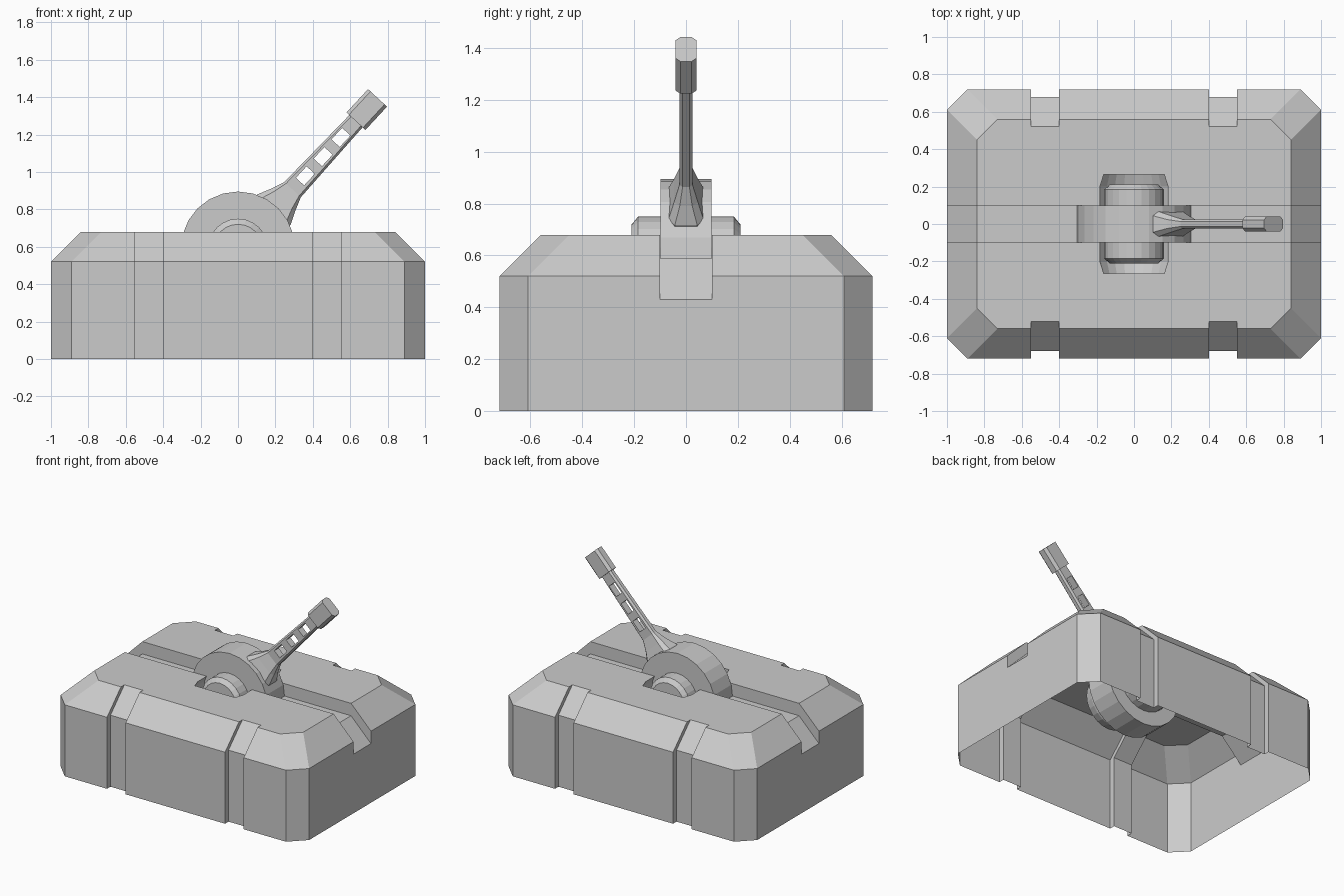
import bpy, bmesh
from math import sin, cos, pi, radians
from mathutils import Vector

if "Cube" in bpy.data.objects:
    bpy.data.objects.remove(bpy.data.objects["Cube"])

HUB = Vector((0, 0, 0.59))      # pivot of the lever
ANG = radians(47.2)             # lever tilt


def loft(name, rings):
    """Closed solid skinned through equal-length rings of points."""
    bm = bmesh.new()
    vs = [[bm.verts.new(p) for p in r] for r in rings]
    n = len(rings[0])
    for a, b in zip(vs, vs[1:]):
        for i in range(n):
            j = (i + 1) % n
            bm.faces.new((a[i], a[j], b[j], b[i]))
    bm.faces.new(vs[0][::-1])
    bm.faces.new(vs[-1])
    bmesh.ops.recalc_face_normals(bm, faces=bm.faces)
    me = bpy.data.meshes.new(name)
    bm.to_mesh(me)
    bm.free()
    ob = bpy.data.objects.new(name, me)
    bpy.context.collection.objects.link(ob)
    return ob


def octagon(a, b, ca, cb):
    """Rectangle of half sizes a, b with chamfered corners."""
    return [(a, -b + cb), (a, b - cb), (a - ca, b), (-a + ca, b),
            (-a, b - cb), (-a, -b + cb), (-a + ca, -b), (a - ca, -b)]


def drum(name, profile, n=24):
    """Cylinder along y through the hub from (y, radius) pairs."""
    return loft(name, [[HUB + Vector((r * cos(2 * pi * i / n), y, r * sin(2 * pi * i / n)))
                        for i in range(n)] for y, r in profile])


def cut(ob, cutter):
    cutter.hide_render = True
    m = ob.modifiers.new("cut", 'BOOLEAN')
    m.operation, m.solver, m.object = 'DIFFERENCE', 'EXACT', cutter
    bpy.context.view_layer.objects.active = ob
    bpy.ops.object.modifier_apply(modifier=m.name)
    bpy.data.objects.remove(cutter)


def lever_pt(u, v, y):
    return HUB + Vector((u * cos(ANG) - v * sin(ANG), y, u * sin(ANG) + v * cos(ANG)))


def lever_loft(name, sections):
    """Loft along the lever: (distance, half height, half width, chamfers)."""
    return loft(name, [[lever_pt(u, v, y) for v, y in octagon(hv, hy, cv, cy)]
                       for u, hv, hy, cv, cy in sections])


# Housing with chamfered corners and shoulders
housing = loft("housing", [
    [(x, y, z) for x, y in octagon(a, b, 0.11, 0.11)]
    for a, b, z in ((1, 0.72, 0), (1, 0.72, 0.52), (0.84, 0.56, 0.68))])

# Vertical grooves on front and back
for s in (-1, 1):
    for x0 in (-0.55, 0.40):
        prof = [(0.68, -0.1), (0.68, 0.52), (0.42, 0.78), (0.9, 0.78), (0.9, -0.1)]
        cut(housing, loft("groove_cutter", [[(x, s * y, z) for y, z in prof]
                                            for x in (x0, x0 + 0.15)]))

# Lever slot along the top, running down over both ends
slot = [(-0.84, 0.59), (0.84, 0.59), (1.1, 0.33), (1.1, 0.8), (-1.1, 0.8), (-1.1, 0.33)]
cut(housing, loft("slot_cutter", [[(x, y, z) for x, z in slot] for y in (-0.1, 0.1)]))

# Round pocket for the axle
cut(housing, drum("pocket_cutter", [(-0.265, 0.185), (-0.2, 0.205), (0.2, 0.205), (0.265, 0.185)]))

# Open underside
bm = bmesh.new()
bm.from_mesh(housing.data)
under = [f for f in bm.faces if all(v.co.z < 1e-4 for v in f.verts)]
bmesh.ops.delete(bm, geom=under, context='FACES')
bm.to_mesh(housing.data)
bm.free()

# Pivot disc and axle
drum("pivot_disc", [(-0.099, 0.305), (0.099, 0.305)])
drum("axle", [(-0.21, 0.13), (-0.185, 0.16), (0.185, 0.16), (0.21, 0.13)])

# Lever arm with flared foot and three windows
arm = lever_loft("lever_arm", [
    (0.24, 0.122, 0.068, 0.03, 0.025), (0.285, 0.120, 0.068, 0.03, 0.025),
    (0.355, 0.088, 0.046, 0.022, 0.022), (0.43, 0.06, 0.025, 0.012, 0.012),
    (0.94, 0.048, 0.025, 0.012, 0.012)])
for u in (0.53, 0.67, 0.81):
    quad = [(u - 0.042, -0.03), (u + 0.042, -0.03), (u + 0.042, 0.03), (u - 0.042, 0.03)]
    cut(arm, loft("window_cutter", [[lever_pt(a, b, y) for a, b in quad] for y in (-0.1, 0.1)]))

# Grip block at the lever tip
lever_loft("lever_grip", [(u, 0.069, 0.04, 0.018, 0.018) for u in (0.928, 1.098)])
